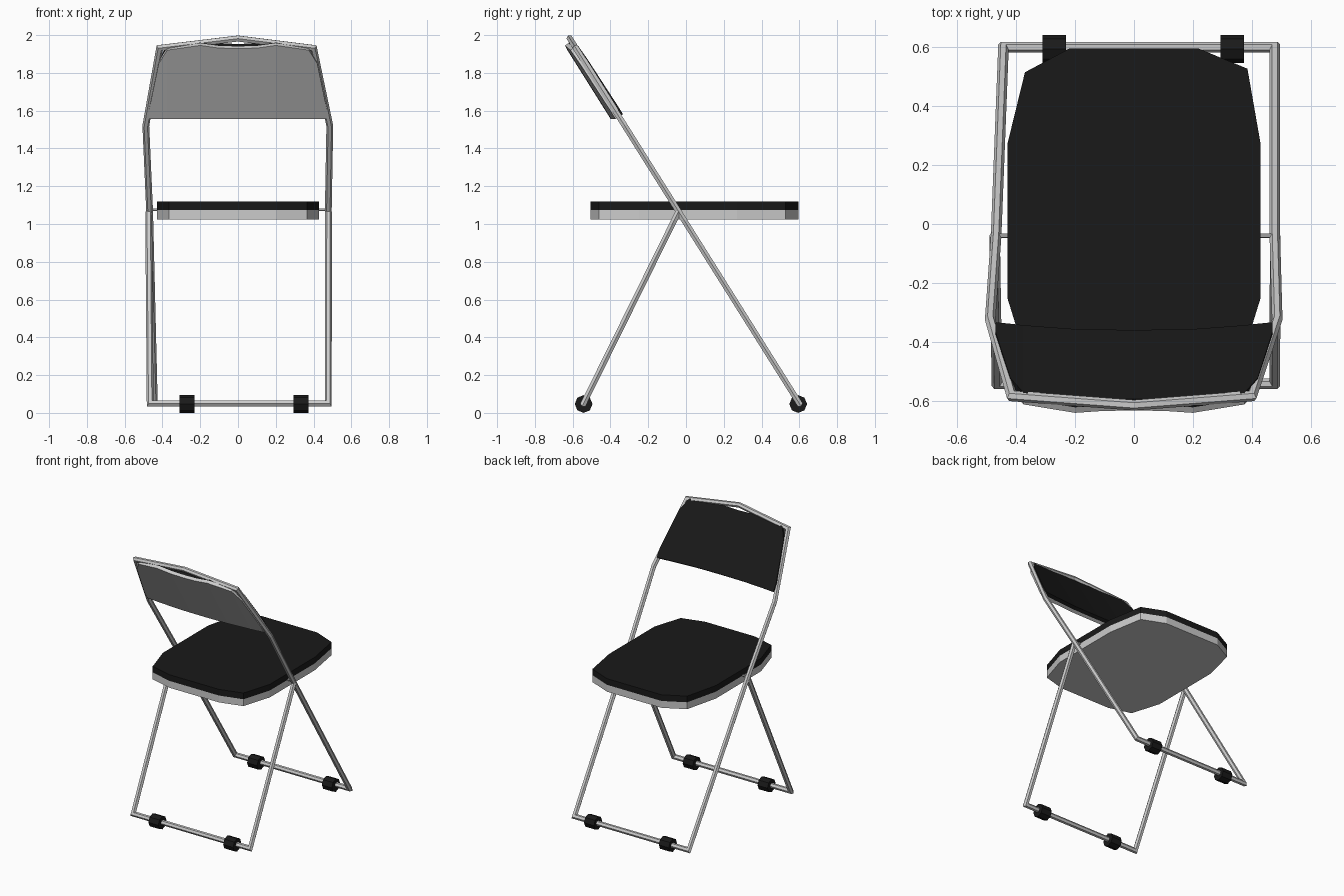
import bpy, bmesh, math
from mathutils import Vector, Matrix

if "Cube" in bpy.data.objects:
    bpy.data.objects.remove(bpy.data.objects["Cube"])

black = bpy.data.materials.new("black_padding")
black.diffuse_color = (0.01, 0.01, 0.01, 1)
black.use_nodes = True
black.node_tree.nodes["Principled BSDF"].inputs["Base Color"].default_value = black.diffuse_color


def add_object(name, bm, mat=None):
    bmesh.ops.recalc_face_normals(bm, faces=bm.faces[:])
    me = bpy.data.meshes.new(name)
    bm.to_mesh(me)
    bm.free()
    ob = bpy.data.objects.new(name, me)
    bpy.context.collection.objects.link(ob)
    if mat:
        me.materials.append(mat)
    return ob


def tube(name, pts, normal, cyclic, r=0.018, sides=6):
    """Mitred tube along a path lying in the plane with the given normal."""
    bm = bmesh.new()
    pts = [Vector(p) for p in pts]
    n = len(pts)
    rings = []
    for i, p in enumerate(pts):
        a = (p - pts[i - 1]).normalized()
        b = (pts[(i + 1) % n] - p).normalized()
        if not cyclic and i == 0:
            a = b
        if not cyclic and i == n - 1:
            b = a
        t = (a + b).normalized()
        side = t.cross(normal).normalized() / max(t.dot(a), 0.3)
        rings.append([bm.verts.new(p + r * (math.cos(k * math.tau / sides) * side
                                            + math.sin(k * math.tau / sides) * normal))
                      for k in range(sides)])
    for i in range(n if cyclic else n - 1):
        p, q = rings[i], rings[(i + 1) % n]
        for k in range(sides):
            j = (k + 1) % sides
            bm.faces.new((p[k], p[j], q[j], q[k]))
    if not cyclic:
        bm.faces.new(rings[0])
        bm.faces.new(rings[-1])
    return add_object(name, bm)


def slab(name, outline, z0, z1, mat=None):
    bm = bmesh.new()
    f = bm.faces.new([bm.verts.new((x, y, z0)) for x, y in outline])
    ext = bmesh.ops.extrude_face_region(bm, geom=[f])
    for v in ext["geom"]:
        if isinstance(v, bmesh.types.BMVert):
            v.co.z = z1
    return add_object(name, bm, mat)


def cylinder(name, centre, r, length, sides, mat=None):
    bm = bmesh.new()
    bmesh.ops.create_cone(bm, cap_ends=True, segments=sides, radius1=r, radius2=r, depth=length,
                          matrix=Matrix.Translation(centre) @ Matrix.Rotation(math.pi / 2, 4, 'Y'))
    return add_object(name, bm, mat)


# Leaning plane shared by the long frame and the backrest
def lean_y(z):
    return 0.6 - (z - 0.05) * 1.22 / 1.94


lean_n = Vector((0, 1.94, 1.22)).normalized()

# Long frame: one closed loop from the floor up around the backrest
loop = [(-0.443, 0.05), (-0.468, 1.07), (-0.488, 1.52), (-0.415, 1.932), (0, 1.982),
        (0.4, 1.932), (0.486, 1.52), (0.478, 1.07), (0.478, 0.05)]
tube("long_frame", [(x, lean_y(z), z) for x, z in loop], lean_n, True)

# Short leg frame: open U meeting the long frame at the pivot
short = [(-0.473, -0.04, 1.065), (-0.465, -0.542, 0.05), (0.478, -0.542, 0.05), (0.479, -0.04, 1.065)]
tube("short_leg_frame", short, Vector((0, -1.015, 0.502)).normalized(), False)

# Pivot rod through the seat
cylinder("pivot_rod", (0, -0.04, 1.075), 0.007, 0.94, 6)

# Rubber feet
for y, label in ((0.594, "long"), (-0.542, "short")):
    for x in (-0.27, 0.333):
        cylinder(label + "_frame_foot", (x, y, 0.047), 0.047, 0.08, 8, black)

# Seat base and cushion
seat = [(-0.22, 0.595), (0.22, 0.595), (0.385, 0.527), (0.43, 0.27), (0.43, -0.25), (0.365, -0.46),
        (0.2, -0.505), (-0.2, -0.505), (-0.365, -0.46), (-0.43, -0.25), (-0.43, 0.27), (-0.37, 0.515)]
slab("seat_base", seat, 1.025, 1.075)
slab("seat_cushion", seat, 1.075, 1.12, black)


# Backrest: curved panel as columns of x, top height and backward bulge
half = [(0.0, 1.94, 0.026), (0.1, 1.943, 0.025), (0.2, 1.957, 0.023), (0.375, 1.932, 0.01),
        (0.42, 1.86, 0.005), (0.47, 1.62, 0.0)]
columns = [(-x, t, b) for x, t, b in reversed(half[1:])] + half


def backrest(name, d0, d1, mat=None):
    bm = bmesh.new()
    rows = []
    for x, top, bulge in columns:
        ring = []
        for z, d in ((1.568, d0), (top, d0), (top, d1), (1.568, d1)):
            ring.append(bm.verts.new(Vector((x, lean_y(z) - bulge, z)) + lean_n * d))
        rows.append(ring)
    for p, q in zip(rows, rows[1:]):
        for k in range(4):
            j = (k + 1) % 4
            bm.faces.new((p[k], p[j], q[j], q[k]))
    bm.faces.new(rows[0])
    bm.faces.new(rows[-1])
    return add_object(name, bm, mat)


backrest("backrest_panel", -0.022, 0.0)
backrest("backrest_cushion", 0.0, 0.025, black)
